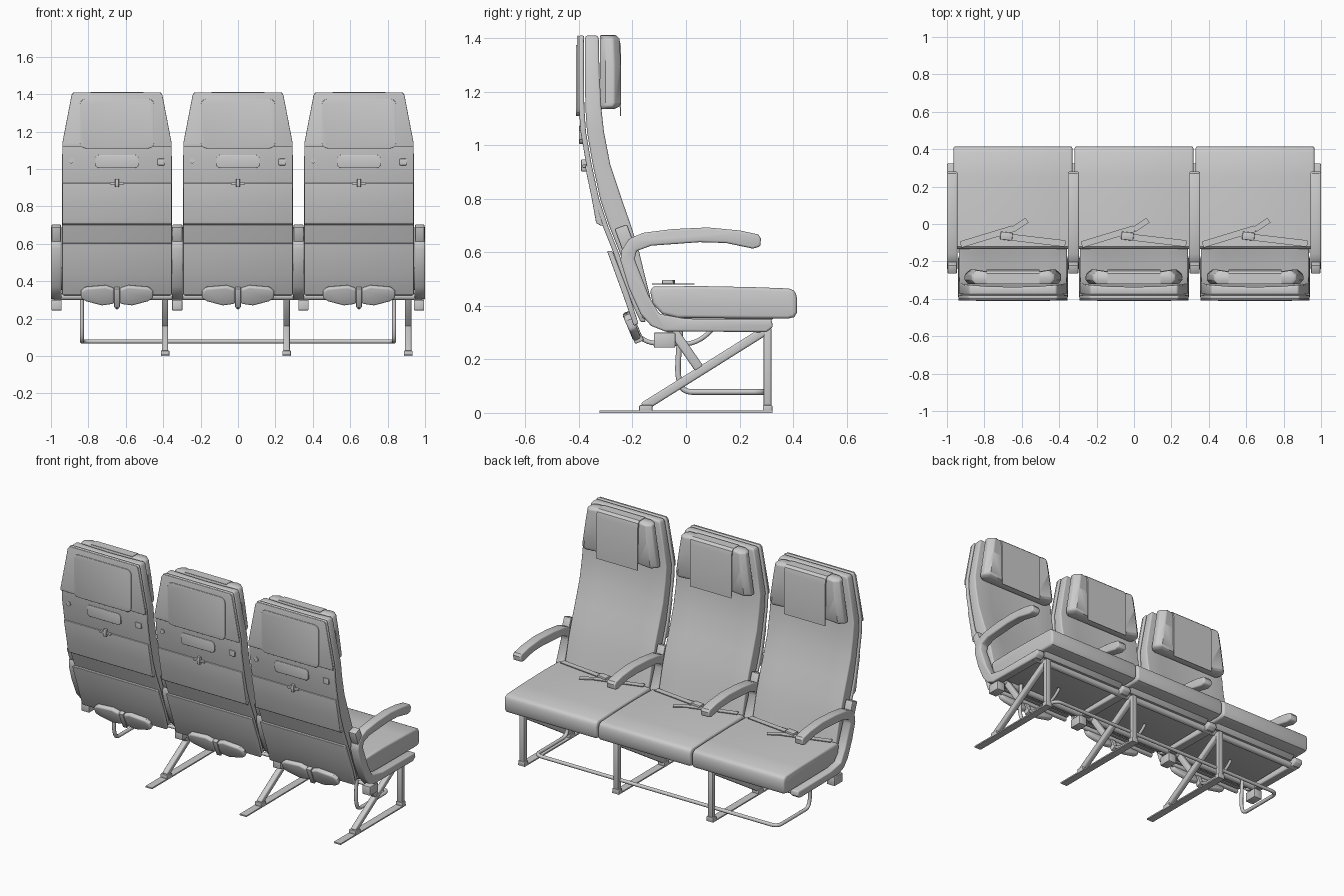
import bpy, bmesh, math
from mathutils import Matrix

if "Cube" in bpy.data.objects:
    bpy.data.objects.remove(bpy.data.objects["Cube"])

SEATS = (-0.647, 0.0, 0.647)


def loft(name, rings, bevel=0.0, segs=3, matrix=None):
    """Skin equal-length rings, cap the ends and round the sharp edges."""
    bm = bmesh.new()
    rows = [[bm.verts.new(p) for p in r] for r in rings]
    n = len(rows[0])
    for a, b in zip(rows, rows[1:]):
        for i in range(n):
            j = (i + 1) % n
            bm.faces.new((a[i], a[j], b[j], b[i]))
    bm.faces.new(rows[0])
    bm.faces.new(rows[-1])
    bmesh.ops.recalc_face_normals(bm, faces=bm.faces)
    if bevel:
        edges = [e for e in bm.edges if e.calc_face_angle(0) > math.radians(48)]
        bmesh.ops.bevel(bm, geom=edges, offset=bevel, segments=segs,
                        profile=0.5, affect='EDGES', clamp_overlap=True)
    me = bpy.data.meshes.new(name)
    bm.to_mesh(me)
    bm.free()
    ob = bpy.data.objects.new(name, me)
    bpy.context.collection.objects.link(ob)
    if matrix:
        ob.matrix_world = matrix
    bpy.ops.object.select_all(action='DESELECT')
    ob.select_set(True)
    bpy.context.view_layer.objects.active = ob
    bpy.ops.object.shade_smooth_by_angle(angle=math.radians(35))
    return ob


def side_prism(name, yz, x, width, bevel=0.0):
    return loft(name, [[(x + s * width / 2, y, z) for y, z in yz] for s in (-1, 1)], bevel)


def front_prism(name, xz, y0, y1, bevel=0.0, matrix=None):
    return loft(name, [[(x, y, z) for x, z in xz] for y in (y0, y1)], bevel, 3, matrix)


def box(name, c, s, bevel=0.0, rot=None):
    x, y, z = (v / 2 for v in s)
    rings = [[(-x, -y, k), (x, -y, k), (x, y, k), (-x, y, k)] for k in (-z, z)]
    m = Matrix.Translation(c)
    return loft(name, rings, bevel, 2, m @ rot if rot else m)


def bar(name, p, q, thick, x, width):
    """Flat bar between two points of the side view."""
    dy, dz = q[0] - p[0], q[1] - p[1]
    k = thick / 2 / math.hypot(dy, dz)
    ny, nz = -dz * k, dy * k
    return side_prism(name, [(p[0] + ny, p[1] + nz), (q[0] + ny, q[1] + nz),
                             (q[0] - ny, q[1] - nz), (p[0] - ny, p[1] - nz)], x, width, 0.008)


def tube(name, pts, radius):
    cu = bpy.data.curves.new(name, 'CURVE')
    cu.dimensions = '3D'
    cu.bevel_depth, cu.bevel_resolution, cu.use_fill_caps = radius, 3, True
    sp = cu.splines.new('NURBS')
    sp.points.add(len(pts) - 1)
    for p, co in zip(sp.points, pts):
        p.co = (*co, 1)
    sp.order_u, sp.use_endpoint_u, sp.resolution_u = 3, True, 6
    ob = bpy.data.objects.new(name, cu)
    bpy.context.collection.objects.link(ob)


def round_rect(cx, z0, z1, hw, r):
    pts = []
    for sx, sz, a in ((1, 1, 0), (-1, 1, 90), (-1, -1, 180), (1, -1, 270)):
        for k in range(4):
            t = math.radians(a + k * 30)
            pts.append((cx + sx * (hw - r) + r * math.cos(t),
                        (z1 - r if sz > 0 else z0 + r) + r * math.sin(t)))
    return pts


# Backrest side profile: height, rear y, front y, half width
BACK = [(1.41, -.400, -.328, .235), (1.395, -.402, -.325, .243), (1.27, -.402, -.323, .267),
        (1.14, -.400, -.316, .292), (1.05, -.394, -.306, .293), (.93, -.373, -.283, .293),
        (.80, -.345, -.240, .293), (.70, -.312, -.205, .293), (.60, -.272, -.174, .293),
        (.50, -.236, -.150, .293), (.40, -.198, -.125, .293), (.34, -.170, -.110, .285)]
CUSHION = [(-.135, .46), (-.12, .472), (.05, .474), (.25, .470), (.385, .465), (.408, .455),
           (.415, .43), (.415, .375), (.405, .358), (.38, .352), (-.03, .355), (-.09, .37), (-.125, .41)]

for c in SEATS:
    # Back shell and upholstery
    loft("back_shell", [[(c - w, r, z), (c + w, r, z), (c + w, r + .02, z), (c - w, r + .02, z)]
                        for z, r, f, w in BACK], .006)
    foam = []
    for z, r, f, w in BACK:
        w -= .004
        foam.append([(c - w, r + .024, z), (c + w, r + .024, z), (c + w, f, z), (c + w * .6, f - .008, z),
                     (c, f - .012, z), (c - w * .6, f - .008, z), (c - w, f, z)])
    loft("back_cushion", foam, .008)
    # Rear plate, monitor, handle recess, hook and small fittings
    front_prism("rear_top_plate", [(c - .292, 1.12), (c + .292, 1.12), (c + .292, 1.14),
                (c + .243, 1.395), (c + .23, 1.41), (c - .23, 1.41), (c - .243, 1.395), (c - .292, 1.14)],
                -.408, -.399, .003)
    front_prism("monitor", round_rect(c, 1.11, 1.375, .198, .03), -.412, -.395, .002)
    front_prism("handle_panel", round_rect(c, 1.005, 1.075, .116, .02), -.399, -.375, .002)
    front_prism("coat_hook", round_rect(c + .237, 1.02, 1.055, .02, .005), -.4, -.375, .002)
    front_prism("side_button", round_rect(c - .245, 1.03, 1.058, .014, .013), -.399, -.375)
    # Folded tray table with latch
    loft("tray_table", [[(c - .292, r - .014, z), (c + .292, r - .014, z),
                         (c + .292, r + .01, z), (c - .292, r + .01, z)]
                        for z, r in ((.925, -.364), (.80, -.338), (.71, -.322), (.70, -.305))], .004)
    box("tray_latch", (c, -.381, .925), (.02, .022, .045), .003)
    box("tray_latch_bar", (c, -.379, .922), (.075, .016, .012), .003)
    # Lower back cover
    side_prism("lower_back_cover", [(-.295, .605), (-.275, .605), (-.215, .45), (-.178, .335),
                                    (-.195, .325), (-.235, .44)], c, .586, .005)
    # Headrest and its cloth cover
    head = []
    for z, w, d in ((1.41, .205, .018), (1.40, .222, .004), (1.30, .237, 0), (1.16, .258, 0),
                    (1.145, .258, .006), (1.135, .245, .025)):
        f = -.243 - d
        head.append([(c - w + .02, -.322, z), (c + w - .02, -.322, z), (c + w, -.30, z), (c + w, f - .025, z),
                     (c + w - .03, f, z), (c + .14, f - .01, z), (c - .14, f - .01, z),
                     (c - w + .03, f, z), (c - w, f - .025, z), (c - w, -.30, z)])
    loft("headrest", head, .006)
    side_prism("headrest_cover", [(-.32, 1.413), (-.265, 1.413), (-.25, 1.40), (-.243, 1.37), (-.243, 1.11),
                                  (-.247, 1.11), (-.252, 1.37), (-.27, 1.404), (-.32, 1.405)], c, .285)
    # Seat cushion and pan
    side_prism("seat_cushion", CUSHION, c, .636, .012)
    side_prism("seat_pan", [(-.17, .36), (-.11, .325), (.3, .33), (.33, .356), (-.1, .36)], c, .58, .004)
    # Seat belt: two straps, buckle and tongue
    for name, x0, y0, x1, y1, w in (("belt_left", -.28, -.11, .0, -.025, .035),
                                    ("belt_right", .28, -.105, -.06, -.065, .035),
                                    ("belt_end", .0, -.03, .075, .02, .03)):
        ang = math.atan2(y1 - y0, x1 - x0)
        box(name, (c + (x0 + x1) / 2, (y0 + y1) / 2, .482), (math.hypot(x1 - x0, y1 - y0), w, .005),
            0, Matrix.Rotation(ang, 4, 'Z'))
    box("belt_buckle", (c - .035, -.065, .488), (.065, .042, .018), .004, Matrix.Rotation(-.12, 4, 'Z'))
    # Footrest: two tapered pads, bracket and bent arm
    tilt = Matrix.Translation((c, -.203, .325)) @ Matrix.Rotation(.4, 4, 'X')
    for s in (-1, 1):
        front_prism("footrest_pad", [(s * x, z) for x, z in
                    ((.015, -.046), (.015, .04), (.06, .056), (.17, .046), (.193, .025),
                     (.193, -.015), (.165, -.032), (.08, -.056))], -.016, .016, .011, tilt)
    box("footrest_bracket", (c, -.195, .315), (.03, .035, .11), .004, Matrix.Rotation(.4, 4, 'X'))
    tube("footrest_arm", [(c, -.2, .31), (c, -.16, .262), (c, -.06, .258), (c, .05, .258), (c, .1, .315)], .009)

# Armrests in one piece with the side frames
ARM = [(.27, .667), (.2, .682), (.08, .693), (-.05, .687), (-.16, .673), (-.215, .65), (-.24, .61),
       (-.245, .57), (-.215, .47), (-.17, .37), (-.13, .325), (-.08, .305), (.3, .302), (.325, .32),
       (.32, .35), (.0, .352), (-.1, .37), (-.14, .44), (-.192, .575), (-.185, .605), (-.13, .625),
       (.05, .638), (.15, .635), (.25, .614), (.278, .622), (.28, .652)]
for x, w in ((-.972, .056), (-.324, .06), (.324, .06), (.972, .056)):
    side_prism("armrest_frame", ARM, x, w, .008)
    box("arm_pivot_cover", (x, -.225, .645), (w * .9, .05, .11), .006, Matrix.Rotation(.35, 4, 'X'))
for x in (-.97, -.325, .35, .968):
    box("electronics_box", (x, -.08, .272), (.055, .08, .056), .004)

# Cross beams under the seats
for y, r in ((-.06, .02), (.27, .02)):
    tube("cross_beam", [(-.985, y, .318), (0, y, .318), (.985, y, .318)], r)

# Legs on floor rails
for x in (-.39, .26, .91):
    box("front_leg", (x, .305, .16), (.034, .03, .31), .005)
    bar("diagonal_leg", (.30, .31), (-.16, .022), .034, x, .034)
    bar("rear_strut", (-.05, .31), (.05, .165), .036, x, .034)
    box("floor_rail", (x, 0, .004), (.046, .645, .008))
    box("front_foot", (x, .305, .016), (.046, .036, .026), .004)
    box("rear_foot", (x, -.15, .016), (.046, .05, .026), .004)

# Luggage guard tube
end = [(.835, -.02, .32), (.835, -.03, .2), (.835, -.03, .13), (.835, -.01, .078), (.835, .06, .078),
       (.835, .2, .078), (.835, .292, .078), (.74, .292, .078), (.6, .292, .078)]
tube("luggage_guard", end + [(-x, y, z) for x, y, z in reversed(end)], .011)
